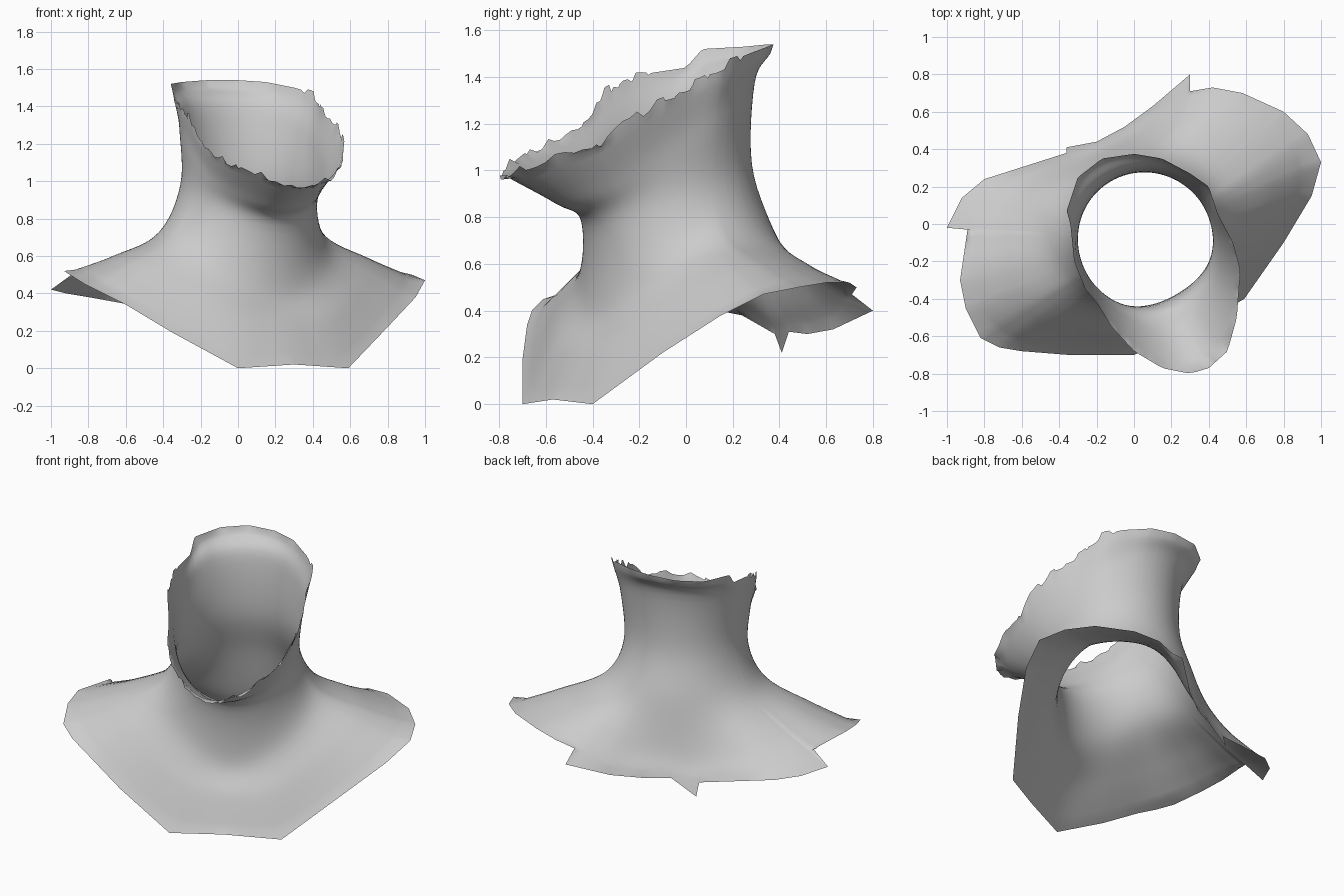
import bpy, bmesh, math, random
from mathutils import Vector

old = bpy.data.objects.get("Cube")
if old:
    bpy.data.objects.remove(old)

random.seed(4)
AXIS = Vector((0.05, -0.07, 0))      # middle of the neck
FRONT = math.radians(-60)            # direction the chest faces
COLUMN_STEP = 3                      # degrees
ROWS_PER_BAND = 6

# Cut edge around chest, shoulders and back
shoulder_edge = [
    (.3, -.57, .02), (0, -.7, 0), (-.35, -.7, .19), (-.6, -.68, .34), (-.72, -.66, .4),
    (-.82, -.61, .45), (-.9, -.45, .5), (-.93, -.3, .52), (-.89, -.03, .5), (-1, -.02, .42),
    (-.92, .14, .4), (-.8, .24, .38), (-.36, .38, .3), (-.36, .41, .22),
    (-.2, .44, .31), (-.05, .52, .3), (.1, .63, .32), (.3, .8, .4), (.3, .71, .47),
    (.42, .73, .5), (.58, .7, .52), (.8, .6, .52), (.93, .48, .5), (1, .33, .47),
    (.95, .15, .38), (.8, -.1, .22), (.59, -.4, 0)]

# Torn edge around jaw and back of the head
jaw_edge = [
    (.3, -.8, .97), (.15, -.77, 1.02), (0, -.68, 1.08), (-.12, -.55, 1.14),
    (-.2, -.42, 1.2), (-.26, -.35, 1.34), (-.32, -.2, 1.41), (-.34, 0, 1.44),
    (-.36, .07, 1.52), (-.3, .25, 1.53), (-.17, .35, 1.54), (0, .375, 1.54),
    (.15, .35, 1.53), (.3, .27, 1.5), (.4, .2, 1.47), (.45, .05, 1.38),
    (.53, -.1, 1.3), (.57, -.25, 1.21), (.56, -.36, 1.12), (.55, -.5, 1.08),
    (.5, -.68, 1.02), (.4, -.77, .97)]


def angle_of(point):
    d = Vector(point) - AXIS
    return math.atan2(d.y, d.x) % math.tau


def edge_sampler(points):
    """Return a function giving the edge point at any angle around the neck."""
    keys = sorted((angle_of(p), Vector(p)) for p in points)
    keys = ([(keys[-1][0] - math.tau, keys[-1][1])] + keys
            + [(keys[0][0] + math.tau, keys[0][1])])

    def sample(angle):
        angle %= math.tau
        for (a, p), (b, q) in zip(keys, keys[1:]):
            if a <= angle <= b:
                return p.lerp(q, (angle - a) / max(b - a, 1e-6))
        return keys[-1][1]
    return sample


def softened(sample, angle, spread):
    """Average the edge over neighbouring angles to lose its notches."""
    offsets = [math.radians(spread * k / 3) for k in range(-3, 4)]
    return sum((sample(angle + o) for o in offsets), Vector()) / len(offsets)


def around(angle, radius, height):
    return AXIS + Vector((radius * math.cos(angle), radius * math.sin(angle), height))


def blend(p, q, flat, rise):
    """Mix two points with separate weights across and up."""
    mix = p.lerp(q, flat)
    mix.z = p.z + (q.z - p.z) * rise
    return mix


def spline(points, steps):
    """Smooth path through the points."""
    pts = [points[0] * 2 - points[1]] + points + [points[-1] * 2 - points[-2]]
    path = []
    for a, b, c, d in zip(pts, pts[1:], pts[2:], pts[3:]):
        for k in range(steps):
            t = k / steps
            path.append((b * 2 + (c - a) * t + (a * 2 - b * 5 + c * 4 - d) * t * t
                         + (b * 3 - a - c * 3 + d) * t ** 3) / 2)
    return path + [points[-1]]


shoulder_at = edge_sampler(shoulder_edge)
jaw_at = edge_sampler(jaw_edge)


def column(angle):
    """Run of points from the shoulder edge up to the jaw edge."""
    c = math.cos(angle - FRONT)
    side = 1 - c * c
    collar_dip = .27 * max(c, 0) ** 1.3
    base = around(angle, .395 - .035 * c + .08 * side, .71 - .035 * c - collar_dip)
    throat = around(angle, .365 + .015 * c, .9 - .14 * c + .02 * side)
    rim = shoulder_at(angle)
    soft_rim = softened(shoulder_at, angle, 9)
    jaw = jaw_at(angle)
    soft_jaw = softened(jaw_at, angle, 9)
    if c > -.3:
        jaw.z += random.uniform(-.02, .02)
    rows = [blend(base, soft_rim, .9, .92), blend(base, soft_rim, .5, .55 - .08 * c),
            base, throat, blend(throat, soft_jaw, .25 + .12 * c, .57 - .14 * c),
            blend(throat, soft_jaw, .93, .93)]
    return [rim] + spline(rows, ROWS_PER_BAND) + [jaw]


# Columns at even steps plus every corner of the shoulder edge
angles = {round(math.radians(d), 4) for d in range(0, 360, COLUMN_STEP)}
angles |= {round(angle_of(p), 4) for p in shoulder_edge}

# Skin surface
bm = bmesh.new()
grid = [[bm.verts.new(p) for p in column(a)] for a in sorted(angles)]
for left, right in zip(grid, grid[1:] + grid[:1]):
    for k in range(len(left) - 1):
        bm.faces.new((left[k], right[k], right[k + 1], left[k + 1]))
for face in bm.faces:
    face.smooth = True
mesh = bpy.data.meshes.new("neck_and_shoulders")
bm.to_mesh(mesh)
bm.free()

skin = bpy.data.materials.new("light grey")
skin.use_nodes = True
colour = (.6, .6, .6, 1)
skin.diffuse_color = colour
skin.node_tree.nodes["Principled BSDF"].inputs["Base Color"].default_value = colour
mesh.materials.append(skin)

neck = bpy.data.objects.new("neck_and_shoulders", mesh)
bpy.context.collection.objects.link(neck)
